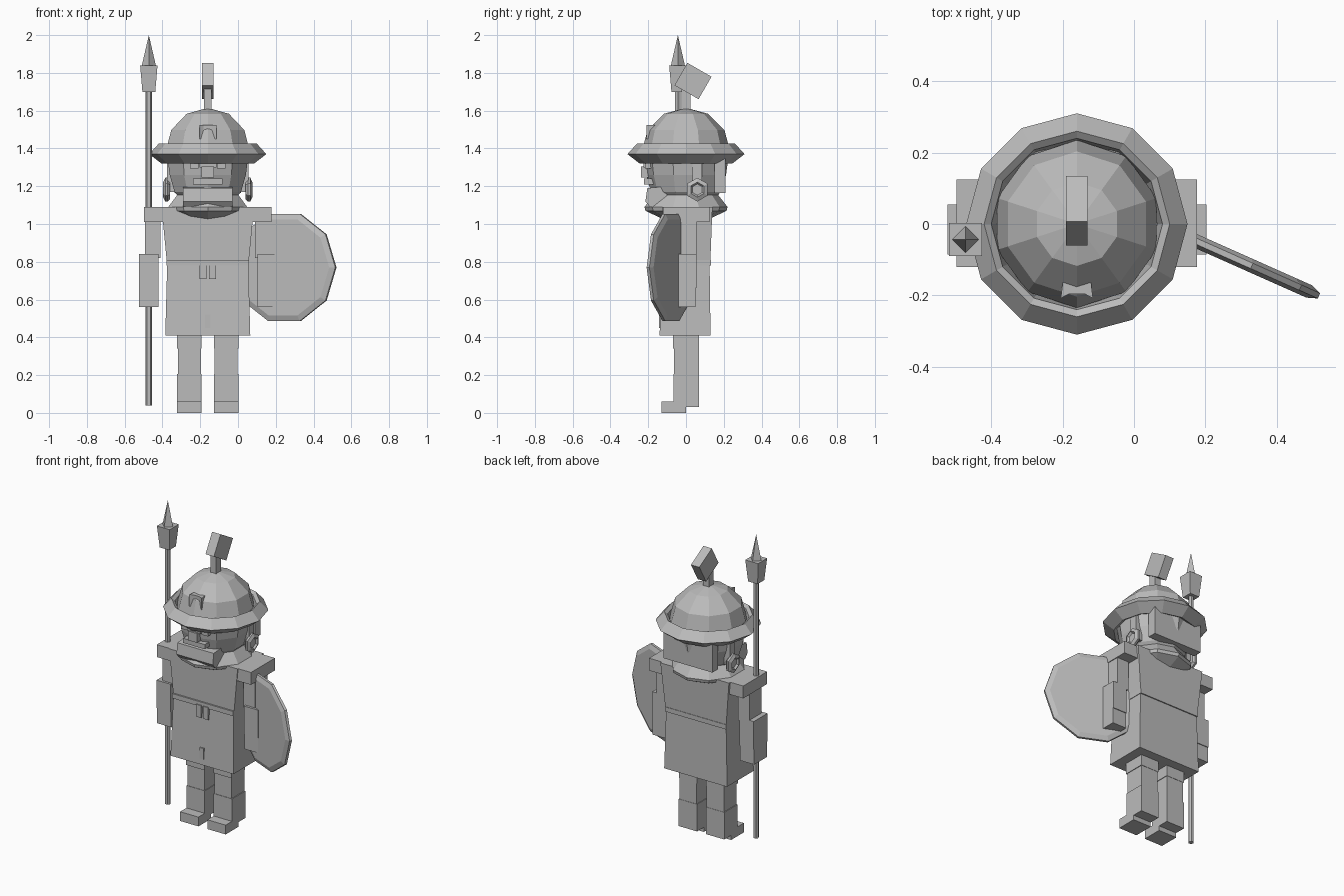
import bpy, bmesh, math
from mathutils import Matrix, Vector

if "Cube" in bpy.data.objects:
    bpy.data.objects.remove(bpy.data.objects["Cube"])

CX = -0.16  # centre line of the figure

mat = bpy.data.materials.new("plain grey")
mat.diffuse_color = (0.5, 0.5, 0.5, 1)
mat.use_nodes = True
mat.node_tree.nodes["Principled BSDF"].inputs["Base Color"].default_value = mat.diffuse_color


def finish(name, bm, matrix=None):
    if matrix:
        bm.transform(matrix)
    bmesh.ops.recalc_face_normals(bm, faces=bm.faces)
    me = bpy.data.meshes.new(name)
    bm.to_mesh(me)
    bm.free()
    me.materials.append(mat)
    ob = bpy.data.objects.new(name, me)
    bpy.context.collection.objects.link(ob)
    return ob


def loft(name, rings, closed=False, matrix=None):
    """Skin a list of point rings; cap the ends unless closed into a loop."""
    bm = bmesh.new()
    vs = [[bm.verts.new(p) for p in r] for r in rings]
    n = len(vs[0])
    pairs = list(zip(vs, vs[1:])) + ([(vs[-1], vs[0])] if closed else [])
    for a, b in pairs:
        for i in range(n):
            j = (i + 1) % n
            bm.faces.new((a[i], a[j], b[j], b[i]))
    if not closed:
        bm.faces.new(vs[0])
        bm.faces.new(vs[-1])
    bmesh.ops.remove_doubles(bm, verts=bm.verts, dist=1e-4)
    return finish(name, bm, matrix)


def rect(x0, x1, y0, y1, z):
    return [(x0, y0, z), (x1, y0, z), (x1, y1, z), (x0, y1, z)]


def box(name, x, y, z, top_x=None, top_y=None, matrix=None):
    return loft(name, [rect(*x, *y, z[0]), rect(*(top_x or x), *(top_y or y), z[1])],
                matrix=matrix)


def sym(h):  # x range symmetric about the figure's centre line
    return (CX - h, CX + h)


def pair(name, x, y, z, top_x=None):
    """Box mirrored on both sides; x is measured out from the centre line."""
    for s, side in ((-1, "left"), (1, "right")):
        sx = lambda r: tuple(sorted((CX + s * r[0], CX + s * r[1])))
        box(f"{side}_{name}", sx(x), y, z, sx(top_x) if top_x else None)


def lathe(name, profile, n, matrix, start=0.0, closed=False):
    rings = [[(r * math.cos(start + 2 * math.pi * i / n),
               r * math.sin(start + 2 * math.pi * i / n), z) for i in range(n)]
             for r, z in profile]
    return loft(name, rings, closed, matrix)


body = Matrix.Translation((CX, 0, 0))
UP = math.pi / 2

# Legs and boots
pair("thigh", (0.032, 0.162), (-0.07, 0.07), (0.34, 0.43))
pair("shin", (0.036, 0.158), (-0.063, 0.068), (0.03, 0.34))
pair("boot_cuff", (0.032, 0.163), (-0.066, 0.07), (0.03, 0.205))
pair("foot", (0.032, 0.163), (-0.13, 0.0), (0.0, 0.06))

# Skirt, torso and belt
box("skirt", sym(0.225), (-0.14, 0.13), (0.41, 0.78), sym(0.215), (-0.125, 0.125))
box("torso", sym(0.215), (-0.122, 0.128), (0.78, 1.09), sym(0.245), (-0.125, 0.14))
box("belt", sym(0.218), (-0.132, 0.132), (0.78, 0.81))
for dx in (-0.025, 0.025):
    box("belt_tail", (CX + dx - 0.018, CX + dx + 0.018), (-0.138, -0.12), (0.71, 0.79))
box("skirt_toggle", (CX - 0.014, CX + 0.014), (-0.143, -0.12), (0.45, 0.52))

# Arms
pair("shoulder_pad", (0.235, 0.337), (-0.12, 0.125), (1.01, 1.09))
pair("upper_arm", (0.25, 0.332), (-0.07, 0.055), (0.82, 1.02))
pair("forearm", (0.262, 0.363), (-0.085, 0.055), (0.66, 0.84))
pair("hand", (0.262, 0.363), (-0.08, 0.05), (0.56, 0.66))

# Collar, head and neck guard
lathe("collar", [(0.12, 1.025), (0.215, 1.07), (0.22, 1.09), (0.165, 1.16)], 10, body, UP)
lathe("head", [(0.12, 1.10), (0.185, 1.17), (0.212, 1.26), (0.228, 1.38)], 10, body, UP)
box("neck_guard", sym(0.175), (0.15, 0.208), (1.165, 1.37))

# Face
box("nose", sym(0.032), (-0.237, -0.19), (1.245, 1.305))
box("brow", sym(0.045), (-0.225, -0.19), (1.30, 1.335))
box("moustache", sym(0.078), (-0.222, -0.17), (1.21, 1.24))
pair("eye", (0.05, 0.095), (-0.216, -0.18), (1.295, 1.32))
chin = [(-0.205, 1.19), (-0.10, 1.20), (-0.10, 1.09), (-0.19, 1.09), (-0.215, 1.12)]
loft("chin_guard", [[(x, y, z) for y, z in chin] for x in sym(0.13)])

# Cheek straps and hexagonal ear discs
pair("cheek_strap", (0.17, 0.215), (0.035, 0.085), (1.17, 1.36))
for s, side in ((-1, "left"), (1, "right")):
    m = Matrix.Translation((CX + s * 0.20, 0.06, 1.182)) @ Matrix.Rotation(s * UP, 4, 'Y')
    lathe(f"{side}_ear_disc", [(0.05, 0), (0.063, 0.012), (0.063, 0.025), (0.04, 0.036),
                               (0.03, 0.024)], 6, m)

# Helmet dome and brim
dome = [(0.235 * math.cos(a), 1.38 + 0.235 * math.sin(a))
        for a in (math.radians(d) for d in (0, 30, 60, 90))]
lathe("helmet_dome", dome, 10, body, UP)
lathe("helmet_brim", [(0.225, 1.33), (0.245, 1.32), (0.31, 1.37), (0.26, 1.425), (0.24, 1.41)],
      12, body, UP, closed=True)

# Badge with a notched front
badge = [(-0.045, -0.208), (-0.022, -0.196), (0.022, -0.196), (0.045, -0.208),
         (0.038, -0.15), (-0.038, -0.15)]
loft("helmet_badge", [[(CX + x, y, z) for x, y in badge] for z in (1.45, 1.525)])

# Crest
box("crest_stem", sym(0.021), (-0.025, 0.025), (1.59, 1.73))
box("crest_block", (-0.03, 0.03), (-0.0735, 0.0735), (-0.0685, 0.0685),
    matrix=Matrix.Translation((CX, 0.037, 1.757)) @ Matrix.Rotation(math.radians(-30), 4, 'X'))

# Spear
spear = Matrix.Translation((-0.472, -0.043, 0))
lathe("spear_shaft", [(0.017, 0.04), (0.017, 1.72)], 6, spear)
box("spear_socket", (-0.034, 0.034), (-0.034, 0.034), (1.70, 1.84),
    (-0.046, 0.046), (-0.046, 0.046), matrix=spear)
lathe("spear_tip", [(0.037, 1.84), (0.0, 2.0)], 4, spear)

# Shield: chamfered ten-sided disc, turned outward
shield = (Matrix.Translation((0.246, -0.08, 0.77)) @ Matrix.Rotation(math.radians(-24), 4, 'Z')
          @ Matrix.Rotation(UP, 4, 'X'))
lathe("shield", [(0.268, -0.019), (0.298, -0.008), (0.298, 0.008), (0.268, 0.019)], 10, shield)
